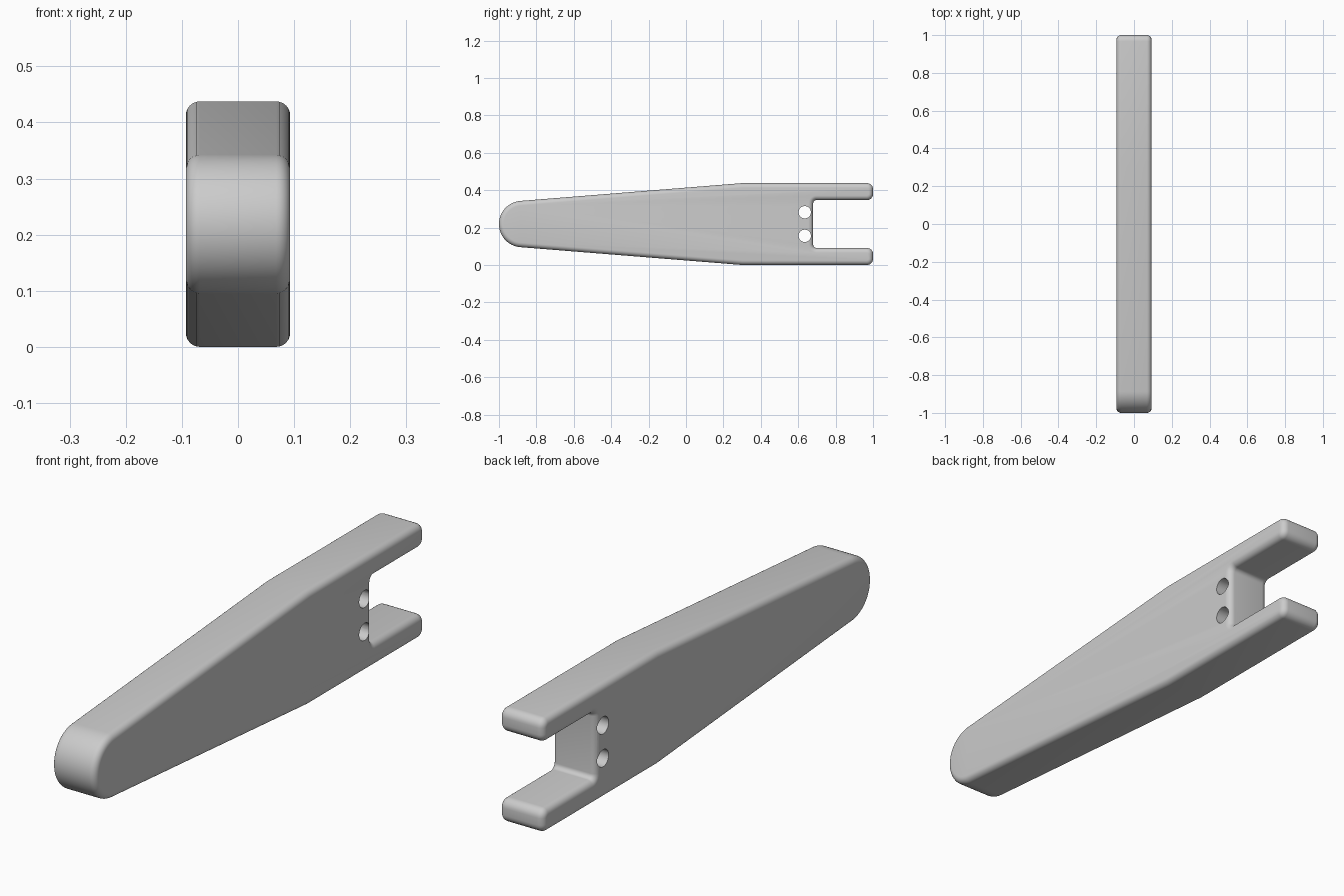
import bpy, bmesh
from math import sin, cos, radians
from mathutils import Vector

cube = bpy.data.objects.get("Cube")
if cube:
    bpy.data.objects.remove(cube, do_unlink=True)

HALF_W, HEIGHT, ROUND = 0.093, 0.4375, 0.025
MID = HEIGHT / 2

grey = bpy.data.materials.new("plain grey")
grey.use_nodes = True
grey.diffuse_color = (0.6, 0.6, 0.6, 1)
grey.node_tree.nodes["Principled BSDF"].inputs["Base Color"].default_value = (0.6, 0.6, 0.6, 1)


def fillet(prev, corner, nxt, radius, steps=6):
    """Points of a rounded right-angle corner."""
    a = (prev - corner).normalized() * radius
    b = (nxt - corner).normalized() * radius
    centre = corner + a + b
    return [centre - b * cos(t) - a * sin(t)
            for t in (radians(90) * i / steps for i in range(steps + 1))]


# Upper half of the side profile: rounded tip, taper, prong, slot
tip = 0.124
upper = [Vector((-1 + tip + tip * cos(radians(a)), tip * sin(radians(a))))
         for a in [180 - 85.5 * i / 16 for i in range(17)]]
corners = [Vector(p) for p in
           ((0.3, MID), (1, MID), (1, 0.128), (0.68, 0.128), (0.68, 0))]
upper.append(corners[0])
for i, radius in ((1, 0.032), (2, 0.032), (3, 0.018)):
    upper += fillet(corners[i - 1], corners[i], corners[i + 1], radius)

# Mirror to the lower half, leaving the tip point single
outline = upper + [Vector((p.x, -p.y)) for p in reversed(upper[1:])]

# Extrude across the width and round both rims
bm = bmesh.new()
side = bm.faces.new([bm.verts.new((-HALF_W, p.x, p.y + MID)) for p in outline])
ext = bmesh.ops.extrude_face_region(bm, geom=[side])
bmesh.ops.translate(bm, vec=(2 * HALF_W, 0, 0),
                    verts=[g for g in ext["geom"] if isinstance(g, bmesh.types.BMVert)])
bmesh.ops.recalc_face_normals(bm, faces=bm.faces)
rims = [e for e in bm.edges if abs(e.verts[0].co.x - e.verts[1].co.x) < 1e-5]
bmesh.ops.bevel(bm, geom=rims, offset=ROUND, offset_type='OFFSET', segments=6,
                profile=0.5, affect='EDGES', clamp_overlap=False)
mesh = bpy.data.meshes.new("forked_arm")
bm.to_mesh(mesh)
bm.free()
mesh.materials.append(grey)
arm = bpy.data.objects.new("forked_arm", mesh)
bpy.context.collection.objects.link(arm)
bpy.ops.object.select_all(action='DESELECT')
bpy.context.view_layer.objects.active = arm
arm.select_set(True)

# Two cross holes beside the slot
for z in (MID - 0.063, MID + 0.063):
    bpy.ops.mesh.primitive_cylinder_add(vertices=32, radius=0.033, depth=0.6,
                                        location=(0, 0.635, z),
                                        rotation=(0, radians(90), 0))
    cutter = bpy.context.object
    cutter.name = "hole_cutter"
    cutter.hide_render = True
    cutter.data.materials.append(grey)
    bpy.context.view_layer.objects.active = arm
    cut = arm.modifiers.new("hole", 'BOOLEAN')
    cut.operation, cut.solver, cut.object = 'DIFFERENCE', 'EXACT', cutter
    bpy.ops.object.modifier_apply(modifier=cut.name)
    bpy.data.objects.remove(cutter, do_unlink=True)

bpy.ops.object.select_all(action='DESELECT')
arm.select_set(True)
bpy.context.view_layer.objects.active = arm
bpy.ops.object.shade_smooth_by_angle(angle=radians(35))
